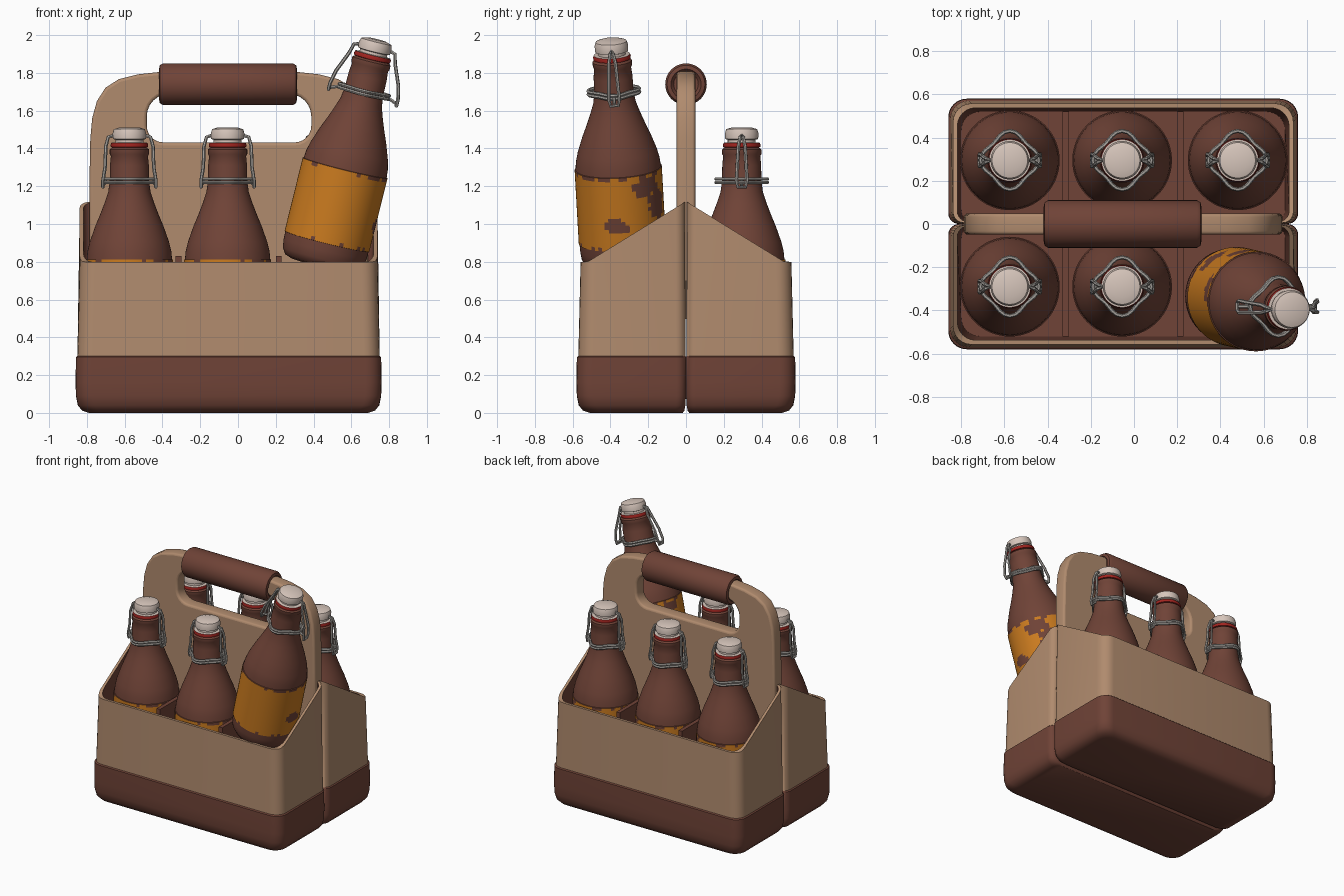
import bpy, bmesh, math
from mathutils import Vector, noise

if "Cube" in bpy.data.objects:
    bpy.data.objects.remove(bpy.data.objects["Cube"])

CX = -0.05          # centre of the carrier in x
SIDES = 64


def material(name, rgb):
    m = bpy.data.materials.new(name)
    m.diffuse_color = (*rgb, 1)
    m.use_nodes = True
    m.node_tree.nodes["Principled BSDF"].inputs["Base Color"].default_value = m.diffuse_color
    return m


BROWN = material("dark brown", (0.160, 0.056, 0.038))
TAN = material("tan cardboard", (0.435, 0.258, 0.155))
ORANGE = material("orange label", (0.60, 0.20, 0.014))
RED = material("red seal", (0.36, 0.018, 0.014))
WHITE = material("off white cap", (0.68, 0.565, 0.50))
STEEL = material("steel wire", (0.37, 0.35, 0.325))


def add(name, mesh, mats=()):
    for m in mats:
        mesh.materials.append(m)
    ob = bpy.data.objects.new(name, mesh)
    bpy.context.collection.objects.link(ob)
    return ob


def loft(name, rings, seg_mats, mats):
    """Bridge closed rings of points; seg_mats(i, j) picks the material."""
    bm = bmesh.new()
    vs = [[bm.verts.new(p) for p in ring] for ring in rings]
    n = len(vs[0])
    for i in range(len(vs) - 1):
        for j in range(n):
            k = (j + 1) % n
            f = bm.faces.new((vs[i][j], vs[i][k], vs[i + 1][k], vs[i + 1][j]))
            f.material_index = seg_mats(i, j)
    bm.faces.new(vs[0][::-1]).material_index = seg_mats(0, 0)
    bm.faces.new(vs[-1]).material_index = seg_mats(len(vs) - 2, 0)
    bmesh.ops.recalc_face_normals(bm, faces=bm.faces)
    me = bpy.data.meshes.new(name)
    bm.to_mesh(me)
    bm.free()
    for m in mats:
        me.materials.append(m)
    return me


def curve_mesh(name, paths, mat, dims='3D', **settings):
    """Mesh from (points, closed) poly splines."""
    cu = bpy.data.curves.new(name, 'CURVE')
    cu.dimensions = dims
    for key, val in settings.items():
        setattr(cu, key, val)
    for pts, closed in paths:
        sp = cu.splines.new('POLY')
        sp.points.add(len(pts) - 1)
        for p, co in zip(sp.points, pts):
            p.co = (*co, 1)
        sp.use_cyclic_u = closed
    ob = add(name + "_curve", cu)
    bpy.context.view_layer.update()
    dg = bpy.context.evaluated_depsgraph_get()
    me = bpy.data.meshes.new_from_object(ob.evaluated_get(dg))
    bpy.data.objects.remove(ob)
    me.materials.clear()
    me.materials.append(mat)
    return me


def round_rect(x0, x1, y0, y1, r0, r1, steps=6):
    """Rounded rectangle, radius r0 on the y0 side and r1 on the y1 side."""
    pts = []
    for cx, cy, a, r in ((x1 - r0, y0 + r0, -90, r0), (x1 - r1, y1 - r1, 0, r1),
                         (x0 + r1, y1 - r1, 90, r1), (x0 + r0, y0 + r0, 180, r0)):
        for i in range(steps + 1):
            t = math.radians(a + 90 * i / steps)
            pts.append((cx + r * math.cos(t), cy + r * math.sin(t)))
    return pts


# Carrier: two open boxes back to back, rising to a peak at the middle
def shell_ring(z, inset):
    pts = round_rect(CX - 0.81 + inset, CX + 0.76 + 0.05 - inset, -0.58 + inset,
                     -0.25 * inset, 0.085, 0.05)
    return [(x, y, z if z is not None else max(0.8, 1.12 - 0.615 * abs(y)))
            for x, y in pts]


levels = [(0, 0.07), (0.012, 0.035), (0.04, 0.012), (0.09, 0.002), (0.16, 0), (0.295, 0.002),
          (0.302, 0.01), (None, 0.022), (None, 0.042), (0.08, 0.06)]
shell = loft("carrier_box", [shell_ring(*l) for l in levels],
             lambda i, j: 1 if i in (6, 7) else 0, (BROWN, TAN))
add("carrier_box_front", shell)
add("carrier_box_back", shell).rotation_euler.z = math.pi
bpy.data.objects["carrier_box_back"].location.x = 2 * CX

# Dividers between the bottles
for i, dx in enumerate((-0.265, 0.265)):
    for j, y in enumerate((-0.27, 0.27)):
        bm = bmesh.new()
        bmesh.ops.create_cube(bm, size=1)
        for v in bm.verts:
            v.co = (CX + dx + v.co.x * 0.03, y + v.co.y * 0.5, 0.45 + v.co.z * 0.76)
        me = bpy.data.meshes.new("divider")
        bm.to_mesh(me)
        bm.free()
        add(f"divider_{i}_{j}", me, [BROWN])

# Handle panel with a rounded hand hole
half = [(0.735, 0.5), (0.735, 1.2), (0.73, 1.45), (0.72, 1.56), (0.695, 1.65),
        (0.65, 1.72), (0.58, 1.765), (0.48, 1.79), (0.3, 1.81)]
outer = [(CX + x, z, 0) for x, z in half] + [(CX - x, z, 0) for x, z in half[::-1]]
hole = [(x, z, 0) for x, z in round_rect(-0.485, 0.39, 1.43, 1.69, 0.09, 0.12)]
panel = curve_mesh("handle_panel", [(outer, True), (hole, True)], TAN, '2D',
                   fill_mode='BOTH', extrude=0.033, bevel_depth=0.016,
                   bevel_resolution=2, offset=-0.014)
add("handle_panel", panel).rotation_euler.x = math.pi / 2


def lathe_rings(profile, sides=SIDES):
    return [[(r * math.cos(2 * math.pi * j / sides), r * math.sin(2 * math.pi * j / sides), z)
             for j in range(sides)] for r, z in profile]


# Grip around the top bar
grip = loft("grip", lathe_rings([(0.065, 0.02), (0.08, 0), (0.1, 0.004), (0.11, 0.02), (0.11, 0.71),
                                 (0.1, 0.726), (0.08, 0.73), (0.065, 0.71)], 40),
            lambda i, j: 0, [BROWN])
ob = add("grip", grip)
ob.rotation_euler.y = math.pi / 2
ob.location = (-0.418, 0, 1.74)

# Bottle: turned profile of (radius, height), with a finely divided label band
ROWS = 20
low = [(0.165, 0), (0.2, 0.012), (0.22, 0.045), (0.226, 0.09), (0.227, 0.13)]
band = [(0.231, 0.131 + 0.4 * i / ROWS) for i in range(ROWS + 1)]
neck = [(0.226, 0.533), (0.222, 0.575), (0.21, 0.625), (0.18, 0.71), (0.155, 0.77), (0.132, 0.83),
        (0.112, 0.89), (0.104, 0.95), (0.103, 1.03), (0.098, 1.08), (0.104, 1.09), (0.104, 1.115),
        (0.09, 1.125)]
seal = [(0.098, 1.127), (0.1, 1.138), (0.096, 1.15)]
cap = [(0.074, 1.152), (0.074, 1.166), (0.087, 1.17), (0.089, 1.2), (0.082, 1.222), (0.05, 1.232)]
L0 = len(low)
L1 = L0 + ROWS
S0 = L1 + 1 + len(neck)
C0 = S0 + len(seal)
# worn patches on the label: angle, height, half angle, half height
PATCHES = [(-6, 0.27, 17, 0.045), (40, 0.46, 22, 0.05), (58, 0.36, 18, 0.08), (72, 0.18, 22, 0.05),
           (105, 0.42, 14, 0.06), (128, 0.24, 18, 0.06), (25, 0.15, 12, 0.025), (165, 0.48, 15, 0.04)]


def bottle_mat(i, j):
    if i >= C0 - 1:
        return 3
    if i >= S0 - 1:
        return 2
    if not L0 <= i < L1:
        return 0
    a, z = 360 * (j + 0.5) / SIDES, band[i - L0][1] + 0.01
    wobble = noise.noise(Vector((a * 0.09, z * 22, 0)))
    if i in (L0, L1 - 1) and wobble > 0.15:
        return 0
    for pa, pz, ra, rz in PATCHES:
        d = (a - pa + 180) % 360 - 180
        if (d / ra) ** 2 + ((z - pz) / rz) ** 2 < 1 + 0.7 * wobble:
            return 0
    return 1


bottle = loft("bottle", lathe_rings(low + band + neck + seal + cap), bottle_mat,
              (BROWN, ORANGE, RED, WHITE))


# Wire closure: a diamond-like collar plus a bail on each side
def wire(w):
    paths = []
    for z in (0.94, 0.958):
        ring = []
        for j in range(32):
            a = 2 * math.pi * j / 32
            r = 0.122 + 0.014 * math.cos(4 * a)
            ring.append((r * math.cos(a), r * math.sin(a), z))
        paths.append((ring, True))
    for s in (-1, 1):
        bail = [(0.08, 0, 1.19), (0.112, 0.008, 1.18), (0.125, 0.018, 1.13), (w * 0.92, 0.024, 1.02),
                (w, 0.028, 0.95), (w, 0.02, 0.915), (w, -0.02, 0.915), (w, -0.028, 0.95),
                (w * 0.92, -0.024, 1.02), (0.125, -0.018, 1.13), (0.112, -0.008, 1.18)]
        paths.append(([(s * x, y, z) for x, y, z in bail], True))
        paths.append(([(s * 0.12, 0, 0.95), (s * w, 0, 0.925)], False))
    return curve_mesh("wire_closure", paths, STEEL, bevel_depth=0.0095, bevel_resolution=1,
                      use_fill_caps=True)


wire_tight, wire_loose = wire(0.14), wire(0.185)

# Five upright bottles and one lifted out at a tilt
up = Vector((0, 0, 1))
places = [((x, y, 0.28), up, wire_tight) for x in (-0.575, -0.055, 0.48) for y in (0.295, -0.29)][:5]
places.append(((0.44, -0.33, 0.782), Vector((0.285, -0.065, 1.155)), wire_loose))
for n, (loc, axis, wire_me) in enumerate(places):
    for part, me in (("bottle", bottle), ("wire_closure", wire_me)):
        ob = add(f"{part}_{n + 1}", me)
        ob.location = loc
        ob.rotation_euler = up.rotation_difference(axis).to_euler()

# Smooth shading with sharp edges kept
bpy.ops.object.select_all(action='SELECT')
bpy.context.view_layer.objects.active = bpy.data.objects["grip"]
bpy.ops.object.shade_smooth_by_angle(angle=math.radians(40))
